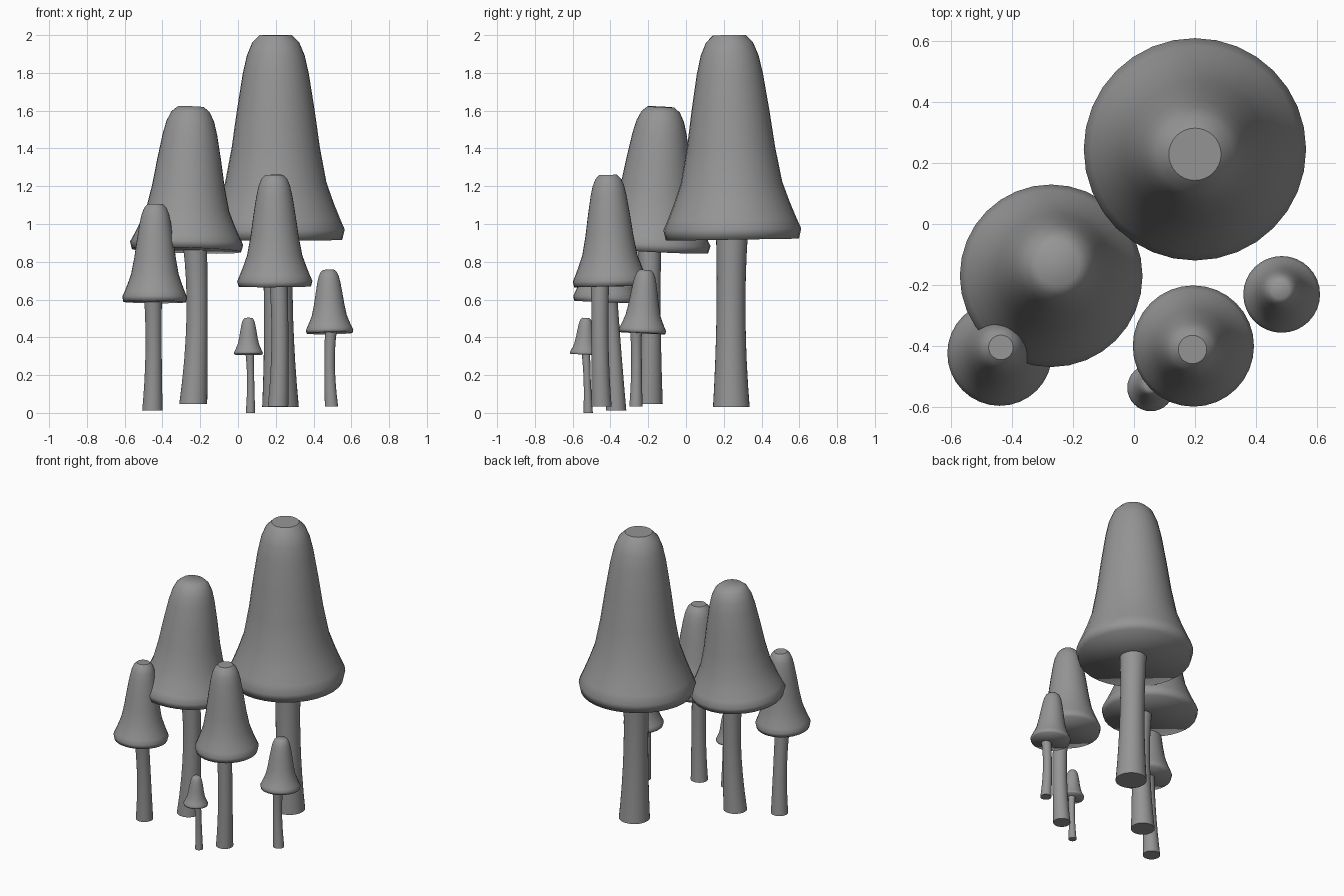
import bpy, bmesh, math
from mathutils import Vector

if "Cube" in bpy.data.objects:
    bpy.data.objects.remove(bpy.data.objects["Cube"])

SIDES = 32

# one dark grey for everything
grey = bpy.data.materials.new("dark_grey")
grey.diffuse_color = (.3, .3, .3, 1)
grey.use_nodes = True
grey.node_tree.nodes["Principled BSDF"].inputs["Base Color"].default_value = grey.diffuse_color

# cap profile: (height fraction, radius fraction), rim to crown
CAP = [(0, .965), (.05, 1), (.10, .935), (.18, .84), (.28, .735), (.45, .64),
       (.63, .565), (.81, .48), (.90, .42), (.965, .34), (1, .235)]


def tube(name, rings, flat_ends):
    """Closed lofted tube from (centre, radius, axis) rings."""
    bm = bmesh.new()
    loops = []
    for c, r, axis in rings:
        q = Vector((0, 0, 1)).rotation_difference(axis.normalized())
        loops.append([bm.verts.new(c + q @ Vector((
            r * math.cos(2 * math.pi * i / SIDES),
            r * math.sin(2 * math.pi * i / SIDES), 0))) for i in range(SIDES)])
    for a, b in zip(loops, loops[1:]):
        for i in range(SIDES):
            j = (i + 1) % SIDES
            bm.faces.new((a[i], a[j], b[j], b[i]))
    ends = [bm.faces.new(loops[0][::-1]), bm.faces.new(loops[-1])]
    for f in bm.faces:
        f.smooth = True
    for f, flat in zip(ends, flat_ends):
        f.smooth = not flat
    bm.normal_update()
    me = bpy.data.meshes.new(name)
    bm.to_mesh(me)
    bm.free()
    me.materials.append(grey)
    ob = bpy.data.objects.new(name, me)
    bpy.context.collection.objects.link(ob)


def mushroom(name, rim, crown, radius, stem, stem_r, crisp_top=True):
    # bell-shaped cap along the rim-to-crown axis, softly shaded round the rim
    rim, crown = Vector(rim), Vector(crown)
    axis = crown - rim
    tube(name + "_cap", [(rim + axis * t, radius * r, axis) for t, r in CAP],
         (False, crisp_top))
    # gently bent stem, wider at the foot, ending just inside the cap
    a, m, b = (Vector(p) for p in stem)
    rings = []
    for k in range(9):
        t = k / 8
        w = ((1 - t) * (1 - 2 * t), 4 * t * (1 - t), t * (2 * t - 1))
        c = a * w[0] + m * w[1] + b * w[2]
        r = sum(x * y for x, y in zip(stem_r, w))
        rings.append((c, r, Vector((0, 0, 1))))
    tube(name + "_stem", rings, (True, True))


mushroom("tallest", (.2, .246, .917), (.2, .229, 2.0), .365,
         [(.225, .24, .03), (.215, .238, .5), (.21, .243, .94)], (.097, .077, .084))
mushroom("second", (-.273, -.172, .86), (-.25, -.132, 1.62), .3,
         [(-.237, -.197, .046), (-.217, -.19, .5), (-.228, -.195, .89)],
         (.074, .056, .064), False)
mushroom("middle", (.195, -.4, .669), (.192, -.412, 1.26), .199,
         [(.212, -.448, .035), (.222, -.455, .36), (.215, -.455, .69)], (.054, .045, .048))
mushroom("left", (-.441, -.426, .587), (-.437, -.405, 1.105), .172,
         [(-.453, -.37, .013), (-.447, -.385, .32), (-.45, -.41, .61)], (.054, .043, .047))
mushroom("right", (.485, -.232, .422), (.48, -.215, .757), .126,
         [(.495, -.265, .034), (.485, -.262, .25), (.492, -.265, .435)],
         (.035, .028, .031), False)
mushroom("smallest", (.055, -.538, .309), (.055, -.53, .503), .077,
         [(.066, -.518, 0), (.067, -.523, .17), (.062, -.53, .32)],
         (.025, .019, .023), False)
